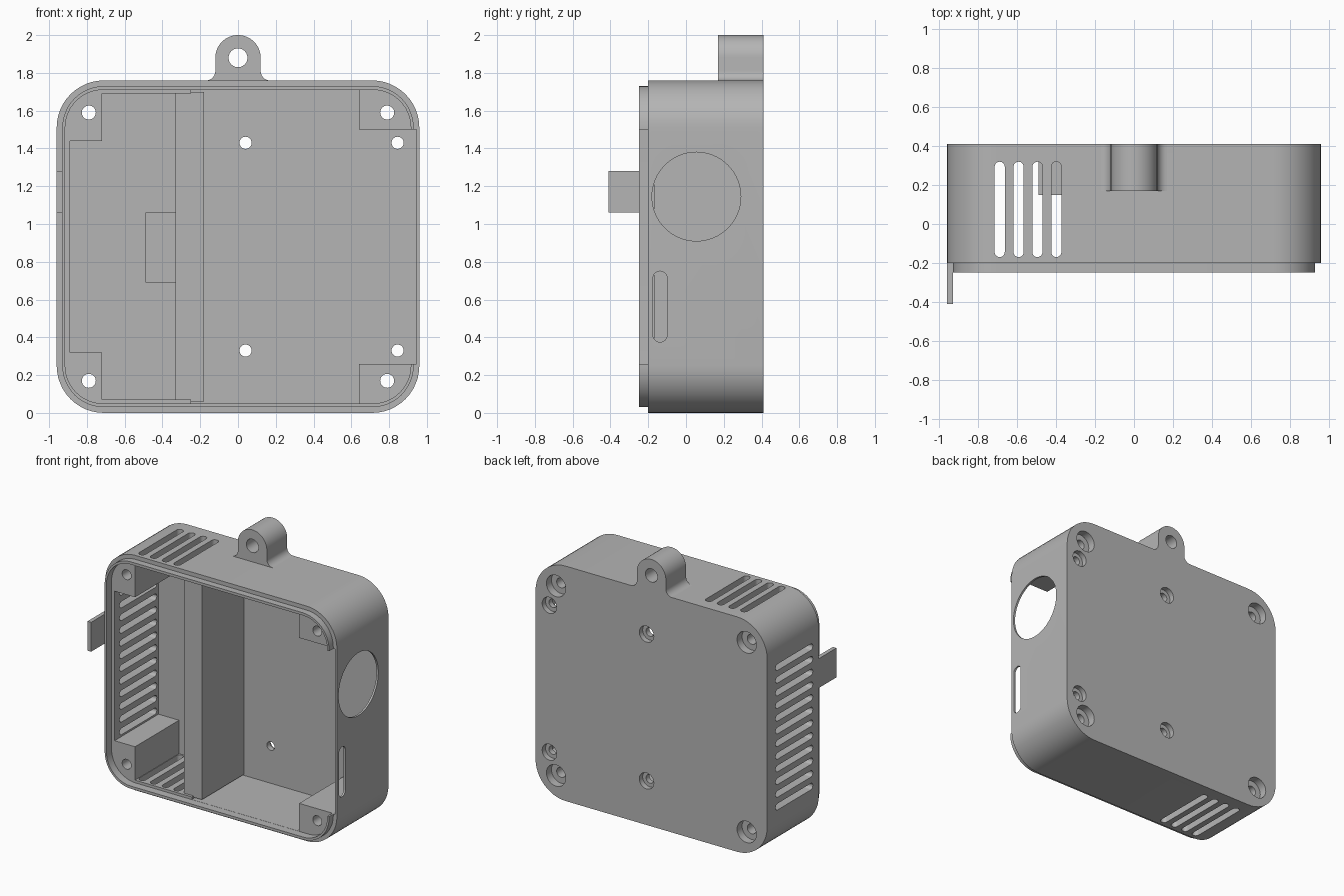
import bpy, bmesh
from math import pi, cos, sin

if "Cube" in bpy.data.objects:
    bpy.data.objects.remove(bpy.data.objects["Cube"], do_unlink=True)

grey = bpy.data.materials.new("matte grey")
grey.use_nodes = True
grey.diffuse_color = (0.46, 0.46, 0.46, 1)
grey.node_tree.nodes["Principled BSDF"].inputs["Base Color"].default_value = (0.46, 0.46, 0.46, 1)

PLACE = {"x": lambda a, b, t: (t, a, b),
         "y": lambda a, b, t: (a, t, b),
         "z": lambda a, b, t: (a, b, t)}


def arc(cx, cy, r, start, end, n=12):
    return [(cx + r * cos(start + (end - start) * i / n),
             cy + r * sin(start + (end - start) * i / n)) for i in range(n + 1)]


def rounded(x0, x1, y0, y1, r, n=12):
    """Rounded rectangle outline; a full radius makes a slot."""
    corners = [(x1 - r, y1 - r), (x0 + r, y1 - r), (x0 + r, y0 + r), (x1 - r, y0 + r)]
    pts = []
    for i, (cx, cy) in enumerate(corners):
        pts += arc(cx, cy, r, i * pi / 2, (i + 1) * pi / 2, n)
    return pts


def circle(cx, cy, r, n=40):
    return arc(cx, cy, r, 0, 2 * pi, n)[:-1]


def rect(x0, x1, y0, y1):
    return [(x0, y0), (x1, y0), (x1, y1), (x0, y1)]


def prisms(name, axis, parts):
    """One object from (outline, low, high) extrusions along an axis."""
    bm = bmesh.new()
    for outline, lo, hi in parts:
        low = [bm.verts.new(PLACE[axis](a, b, lo)) for a, b in outline]
        high = [bm.verts.new(PLACE[axis](a, b, hi)) for a, b in outline]
        bm.faces.new(low)
        bm.faces.new(high)
        for i in range(len(low)):
            j = (i + 1) % len(low)
            bm.faces.new((low[i], low[j], high[j], high[i]))
    bmesh.ops.remove_doubles(bm, verts=bm.verts, dist=1e-5)
    bmesh.ops.recalc_face_normals(bm, faces=bm.faces)
    mesh = bpy.data.meshes.new(name)
    bm.to_mesh(mesh)
    bm.free()
    mesh.materials.append(grey)
    ob = bpy.data.objects.new(name, mesh)
    bpy.context.collection.objects.link(ob)
    return ob


def activate(ob):
    bpy.ops.object.select_all(action="DESELECT")
    ob.select_set(True)
    bpy.context.view_layer.objects.active = ob


def combine(ob, other, operation="DIFFERENCE"):
    activate(ob)
    mod = ob.modifiers.new("cut", "BOOLEAN")
    mod.operation, mod.solver, mod.object = operation, "EXACT", other
    bpy.ops.object.modifier_apply(modifier=mod.name)
    bpy.data.objects.remove(other, do_unlink=True)


# Case: rounded shell with a stepped lip at the front
case = prisms("case", "y", [(rounded(-0.96, 0.96, 0, 1.76, 0.25), -0.2, 0.41)])
lip = prisms("lip", "y", [(rounded(-0.93, 0.93, 0.03, 1.73, 0.22), -0.25, 0.1)])
combine(case, lip, "UNION")

# Front recess inside the lip
combine(case, prisms("recess", "y", [(rounded(-0.915, 0.915, 0.05, 1.71, 0.2), -0.3, -0.19)]))

# Cavity, leaving a solid post in each corner
upper = [(-0.89, 1.44), (-0.72, 1.44), (-0.72, 1.69), (-0.25, 1.69),
         (-0.25, 1.709), (0.64, 1.709), (0.64, 1.5), (0.945, 1.5)]
cavity = upper + [(x, 1.76 - z) for x, z in reversed(upper)]
combine(case, prisms("cavity", "y", [(cavity, -0.3, 0.33)]))

# Screw holes through the posts and back, with counterbores behind
corner = [(x, z) for x in (-0.79, 0.79) for z in (0.17, 1.59)]
mount = [(x, z) for x in (0.04, 0.845) for z in (0.33, 1.43)]
combine(case, prisms("holes", "y",
        [(circle(x, z, 0.037), -0.3, 0.5) for x, z in corner] +
        [(circle(x, z, 0.032), 0.3, 0.5) for x, z in mount]))
combine(case, prisms("corner_bores", "y", [(circle(x, z, 0.08), 0.35, 0.5) for x, z in corner]))
combine(case, prisms("mount_bores", "y", [(circle(x, z, 0.06), 0.37, 0.5) for x, z in mount]))

# Vents in the top, bottom and one side
xs = [-0.69 + 0.097 * i for i in range(4)]
combine(case, prisms("end_vents", "z",
        [(rounded(x - 0.026, x + 0.026, -0.17, 0.32, 0.0259, 6), lo, lo + 0.2)
         for x in xs for lo in (-0.1, 1.66)]))
zs = [0.88 + 0.095 * (i - 5.5) for i in range(12)]
combine(case, prisms("side_vents", "x",
        [(rounded(-0.13, 0.31, z - 0.024, z + 0.024, 0.0239, 6), -1.1, -0.8) for z in zs]))

# Round port and narrow slot in the thin side wall
combine(case, prisms("side_ports", "x",
        [(circle(0.055, 1.145, 0.235, 64), 0.85, 1.1),
         (rounded(-0.175, -0.1, 0.375, 0.75, 0.037, 8), 0.85, 1.1)]))

# Hanging lug with filleted base
lug_outline = ([(-0.17, 1.74)] + arc(-0.17, 1.81, 0.05, -pi / 2, 0, 8) +
               arc(0, 1.88, 0.12, pi, 0, 28) +
               arc(0.17, 1.81, 0.05, pi, 1.5 * pi, 8) + [(0.17, 1.74)])
lug = prisms("hanging_lug", "y", [(lug_outline, 0.17, 0.41)])
combine(lug, prisms("lug_hole", "y", [(circle(0, 1.88, 0.05), 0.1, 0.5)]))

# Inner divider, its small block, and the side tab
divider = prisms("divider", "y", [(rect(-0.33, -0.18, 0.06, 1.7), -0.17, 0.34)])
block = prisms("divider_block", "y", [(rect(-0.49, -0.32, 0.69, 1.06), 0.15, 0.34)])
tab = prisms("side_tab", "y", [(rect(-0.96, -0.93, 1.06, 1.28), -0.41, -0.19)])

for ob in (case, lug, divider, block, tab):
    activate(ob)
    bpy.ops.object.shade_smooth_by_angle(angle=pi / 6)
